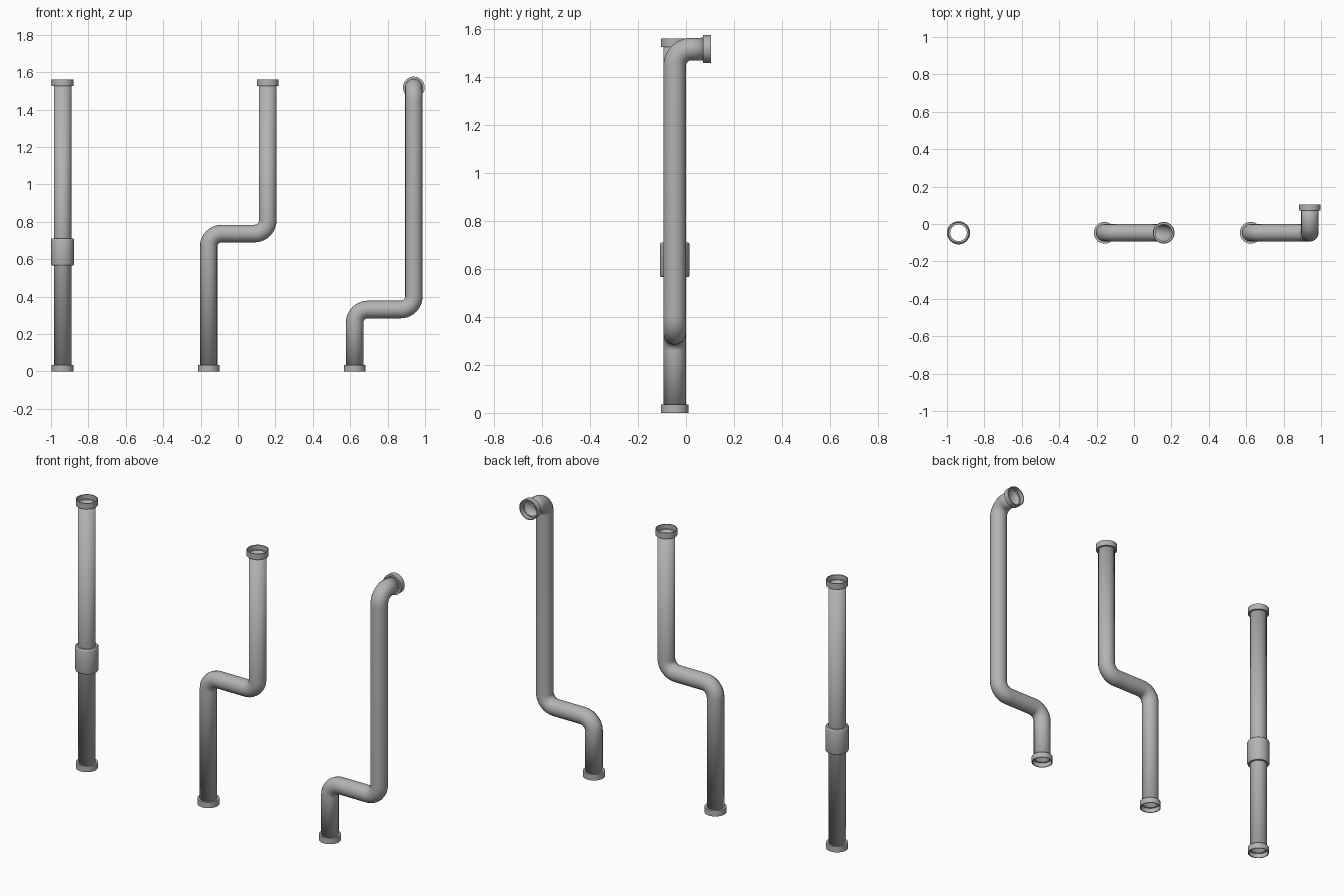
import bpy, bmesh, math
from mathutils import Vector

cube = bpy.data.objects.get("Cube")
if cube:
    bpy.data.objects.remove(cube, do_unlink=True)

grey = bpy.data.materials.new("grey_plastic")
grey.use_nodes = True
colour = (0.45, 0.45, 0.45, 1)
grey.diffuse_color = colour
grey.node_tree.nodes["Principled BSDF"].inputs["Base Color"].default_value = colour

PIPE_R = 0.046      # outer pipe radius
COLLAR_R = 0.058
COLLAR_H = 0.034
BEND_R = 0.07       # centreline radius of elbows
TOP = 1.561
Y = -0.047          # all risers share this plane


def add_mesh(name, mesh):
    obj = bpy.data.objects.new(name, mesh)
    bpy.context.collection.objects.link(obj)
    mesh.materials.clear()
    mesh.materials.append(grey)
    bpy.ops.object.select_all(action='DESELECT')
    obj.select_set(True)
    bpy.context.view_layer.objects.active = obj
    bpy.ops.object.shade_smooth_by_angle(angle=math.radians(35))
    return obj


def rounded_path(corners, steps=10):
    """Replace each right-angle corner with a quarter arc."""
    pts = [Vector(c) for c in corners]
    path = [pts[0]]
    for a, b, c in zip(pts, pts[1:], pts[2:]):
        back, ahead = (a - b).normalized(), (c - b).normalized()
        centre = b + (back + ahead) * BEND_R
        for i in range(steps + 1):
            t = math.pi / 2 * i / steps
            path.append(centre - ahead * BEND_R * math.cos(t) - back * BEND_R * math.sin(t))
    return path + [pts[-1]]


def pipe(name, corners):
    """Sweep a thin hollow tube along a rounded path."""
    curve = bpy.data.curves.new(name + "_path", 'CURVE')
    curve.dimensions = '3D'
    curve.bevel_depth = PIPE_R
    curve.bevel_resolution = 6
    path = rounded_path(corners)
    spline = curve.splines.new('POLY')
    spline.points.add(len(path) - 1)
    for point, co in zip(spline.points, path):
        point.co = (*co, 1)
    helper = bpy.data.objects.new(name + "_path", curve)
    mesh = bpy.data.meshes.new_from_object(helper)
    bpy.data.objects.remove(helper, do_unlink=True)
    obj = add_mesh(name, mesh)
    wall = obj.modifiers.new("wall", 'SOLIDIFY')
    wall.thickness = 0.002
    wall.offset = 0


def lathe(name, profile, location, direction=(0, 0, 1), sides=32):
    """Spin a closed (radius, height) profile around its axis."""
    bm = bmesh.new()
    verts = [bm.verts.new((r, 0, z)) for r, z in profile]
    edges = [bm.edges.new((verts[i - 1], verts[i])) for i in range(len(verts))]
    bmesh.ops.spin(bm, geom=verts + edges, axis=(0, 0, 1), cent=(0, 0, 0),
                   angle=math.tau, steps=sides)
    bmesh.ops.remove_doubles(bm, verts=bm.verts, dist=0.0001)
    bmesh.ops.recalc_face_normals(bm, faces=bm.faces)
    mesh = bpy.data.meshes.new(name)
    bm.to_mesh(mesh)
    bm.free()
    obj = add_mesh(name, mesh)
    obj.location = location
    obj.rotation_euler = Vector(direction).to_track_quat('Z', 'Y').to_euler()


def collar(name, location, direction):
    """Socket: open mouth at the location, stepping in to the pipe."""
    h, bore = COLLAR_H, PIPE_R - 0.001
    lathe(name, [(COLLAR_R, 0), (COLLAR_R, h), (bore, h), (bore, h - 0.008),
                 (COLLAR_R - 0.005, h - 0.008), (COLLAR_R - 0.005, 0)],
          location, direction)


def riser(name, corners):
    """Pipe with a collar on each end."""
    pts = [Vector(c) for c in corners]
    start = (pts[1] - pts[0]).normalized()
    end = (pts[-2] - pts[-1]).normalized()
    inset = COLLAR_H - 0.007
    pipe(name + "_pipe", [pts[0] + start * inset, *pts[1:-1], pts[-1] + end * inset])
    collar(name + "_lower_collar", pts[0], start)
    collar(name + "_upper_collar", pts[-1], end)


# Straight riser with a coupling sleeve
X = -0.938
riser("straight", [(X, Y, 0), (X, Y, TOP)])
lathe("coupling_sleeve",
      [(PIPE_R, 0), (0.056, 0), (0.06, 0.003), (0.062, 0.009), (0.062, 0.136),
       (0.06, 0.142), (0.056, 0.145), (PIPE_R, 0.145)], (X, Y, 0.566))

# Offset riser
riser("offset", [(-0.157, Y, 0), (-0.157, Y, 0.737), (0.159, Y, 0.737), (0.159, Y, TOP)])

# Offset riser with an elbow turned to the back
riser("elbow", [(0.624, Y, 0), (0.624, Y, 0.331), (0.94, Y, 0.331),
                (0.94, Y, 1.518), (0.94, 0.105, 1.518)])
